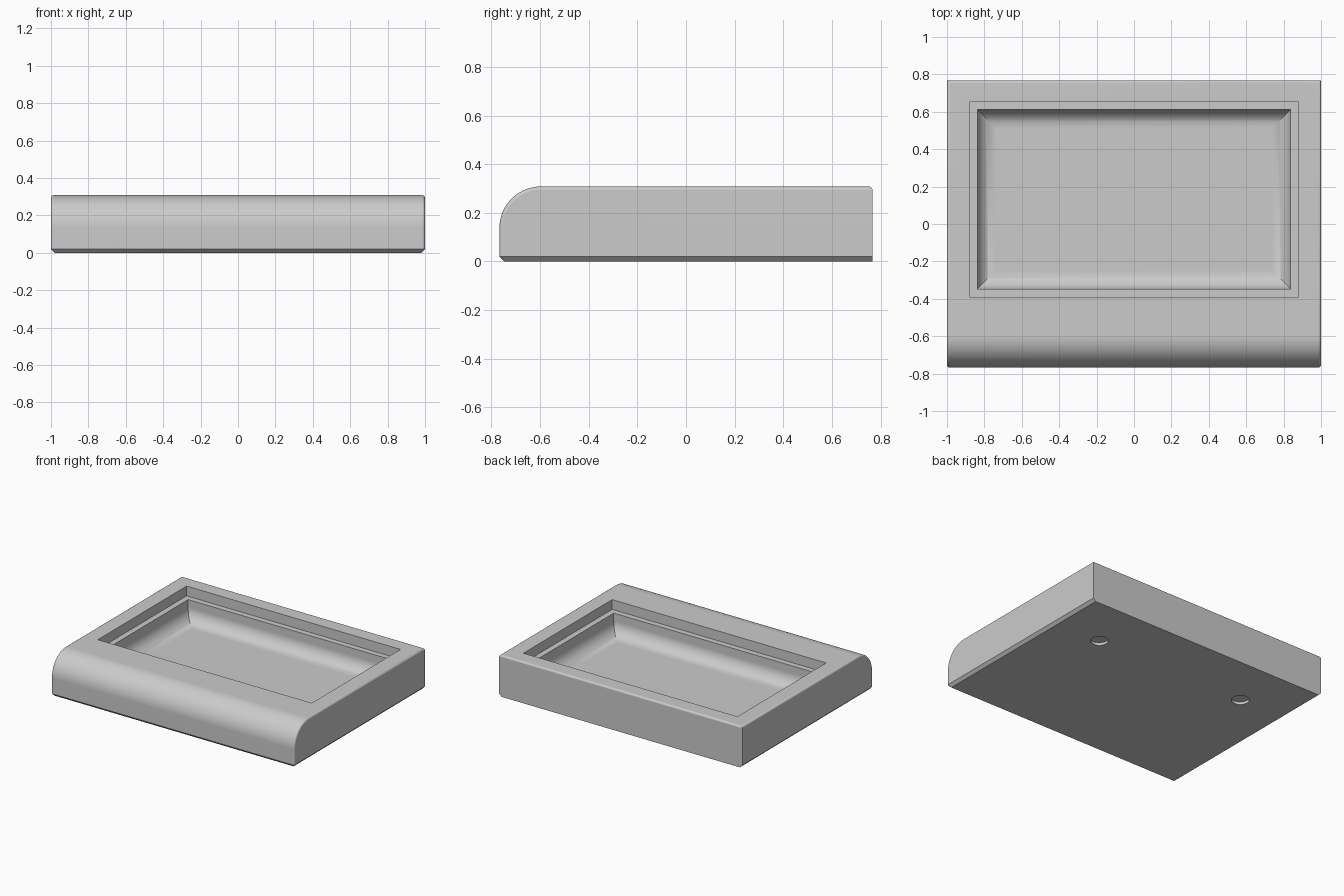
import bpy, bmesh, math

if "Cube" in bpy.data.objects:
    bpy.data.objects.remove(bpy.data.objects["Cube"], do_unlink=True)

WIDTH, DEPTH, HEIGHT = 1.0, 0.767, 0.308   # half width, half depth, full height
EPS = 1e-4

grey = bpy.data.materials.new("light grey")
grey.use_nodes = True
colour = (0.6, 0.6, 0.6, 1)
grey.diffuse_color = colour
grey.node_tree.nodes["Principled BSDF"].inputs["Base Color"].default_value = colour


def add_object(name, bm):
    bmesh.ops.recalc_face_normals(bm, faces=bm.faces)
    mesh = bpy.data.meshes.new(name)
    bm.to_mesh(mesh)
    bm.free()
    mesh.materials.append(grey)
    obj = bpy.data.objects.new(name, mesh)
    bpy.context.collection.objects.link(obj)
    return obj


def bevel(bm, rule, size, segments):
    """Bevel every edge whose two end points satisfy the rule."""
    edges = [e for e in bm.edges if rule(e.verts[0].co, e.verts[1].co)]
    bmesh.ops.bevel(bm, geom=edges, offset=size, segments=segments, profile=0.5,
                    affect='EDGES', clamp_overlap=False)


def near(a, b):
    return abs(a - b) < EPS


# Body block
bm = bmesh.new()
bmesh.ops.create_cube(bm, size=2)
for v in bm.verts:
    v.co = (v.co.x * WIDTH, v.co.y * DEPTH, (v.co.z + 1) / 2 * HEIGHT)

# Large rounded nose along the front top edge
bevel(bm, lambda a, b: all(near(p.y, -DEPTH) and near(p.z, HEIGHT) for p in (a, b)),
      0.17, 16)

# Chamfer under the front and both sides
bevel(bm, lambda a, b: near(a.z, 0) and near(b.z, 0)
      and not (near(a.y, DEPTH) and near(b.y, DEPTH)), 0.02, 1)


# Fine rounding around the side outlines and the back top edge
def is_outline(a, b):
    on_side = near(abs(a.x), WIDTH) and near(a.x, b.x)
    vertical_back = near(a.y, DEPTH) and near(b.y, DEPTH)
    above_chamfer = max(a.z, b.z) > 0.05
    back_top = vertical_back and near(a.z, HEIGHT) and near(b.z, HEIGHT)
    return (on_side and above_chamfer and not vertical_back) or back_top


bevel(bm, is_outline, 0.015, 4)
body = add_object("tray_body", bm)


# Stepped, round-bottomed recess, stacked from rectangular rings
def stacked_rectangles(name, x, y0, y1, levels):
    bm = bmesh.new()
    rings = []
    for inset, z in levels:
        a, lo, hi = x - inset, y0 + inset, y1 - inset
        rings.append([bm.verts.new((px, py, z))
                      for px, py in ((-a, lo), (a, lo), (a, hi), (-a, hi))])
    for r, s in zip(rings, rings[1:]):
        for i in range(4):
            j = (i + 1) % 4
            bm.faces.new((r[i], r[j], s[j], s[i]))
    bm.faces.new(rings[0])
    bm.faces.new(rings[-1])
    return add_object(name, bm)


ledge_z, floor_z, step, radius, arcs = 0.235, 0.08, 0.042, 0.1, 12
levels = [(0, HEIGHT + 0.1), (0, ledge_z), (step, ledge_z)]
for i in range(arcs + 1):
    t = i / arcs * math.pi / 2
    levels.append((step + radius * (1 - math.cos(t)),
                   floor_z + radius * (1 - math.sin(t))))
cutters = [stacked_rectangles("recess_cutter", 0.88, -0.39, 0.653, levels)]

# Shallow round sockets in the underside
for side, x in (("left", 0.62), ("right", -0.62)):
    bm = bmesh.new()
    bmesh.ops.create_cone(bm, cap_ends=True, segments=32, radius1=0.06,
                          radius2=0.06, depth=0.04)
    bmesh.ops.translate(bm, verts=bm.verts, vec=(x, 0.375, 0))
    cutters.append(add_object(side + "_socket_cutter", bm))

# Cut the body and tidy up
bpy.ops.object.select_all(action='DESELECT')
bpy.context.view_layer.objects.active = body
body.select_set(True)
for cutter in cutters:
    cutter.hide_render = True
    mod = body.modifiers.new("cut", 'BOOLEAN')
    mod.operation = 'DIFFERENCE'
    mod.solver = 'EXACT'
    mod.object = cutter
    bpy.ops.object.modifier_apply(modifier=mod.name)
    bpy.data.objects.remove(cutter, do_unlink=True)

# Smooth curves, crisp edges, flat large faces
bpy.ops.object.shade_smooth_by_angle(angle=math.radians(30))
weighted = body.modifiers.new("flat_faces", 'WEIGHTED_NORMAL')
weighted.keep_sharp = True
